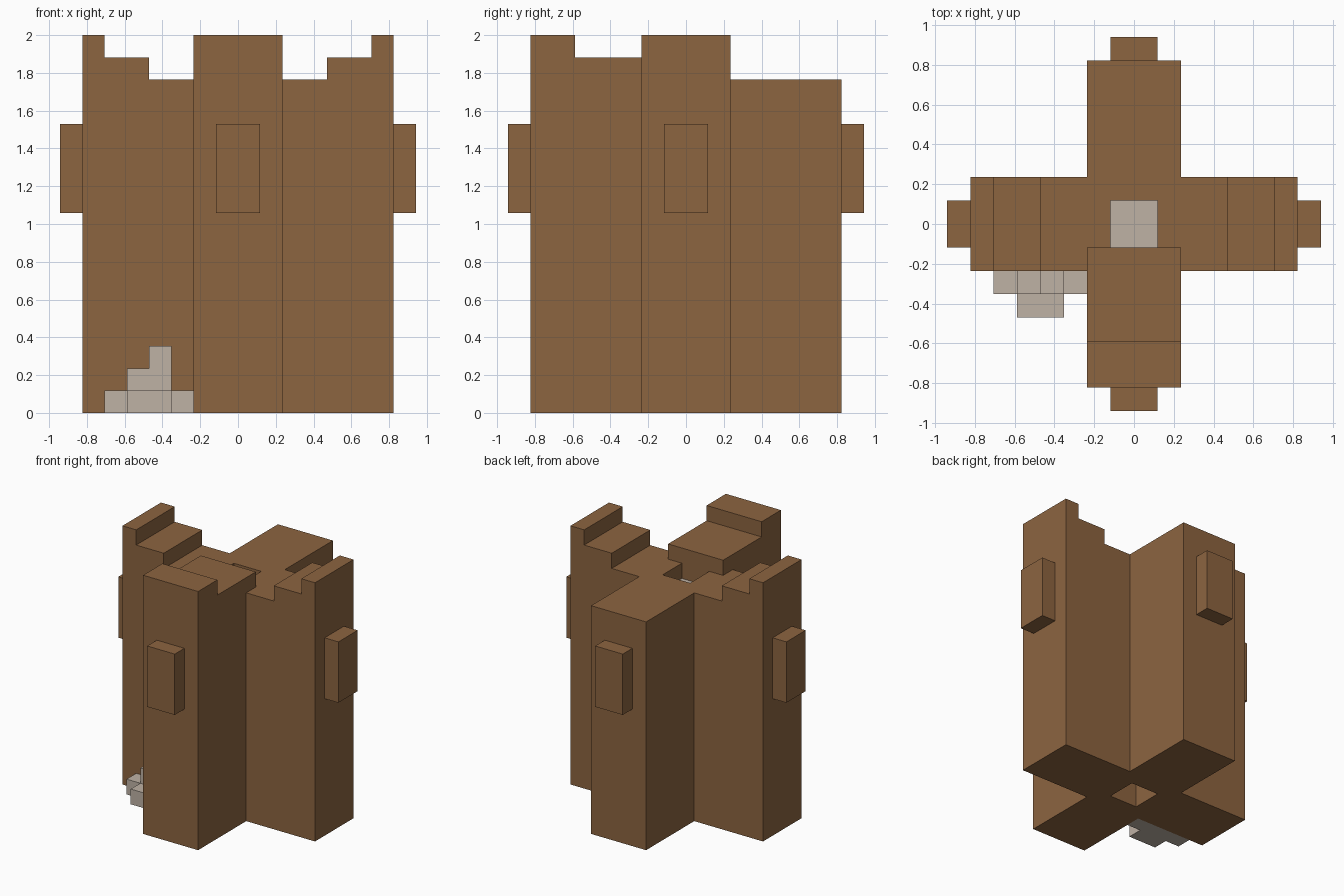
import bpy, bmesh
from mathutils import Vector

if "Cube" in bpy.data.objects:
    bpy.data.objects.remove(bpy.data.objects["Cube"], do_unlink=True)

U = 2 / 17  # one block of the model's grid


def material(name, rgb):
    mat = bpy.data.materials.new(name)
    mat.use_nodes = True
    mat.diffuse_color = (*rgb, 1)
    mat.node_tree.nodes["Principled BSDF"].inputs["Base Color"].default_value = (*rgb, 1)
    return mat


BROWN = material("bark_brown", (0.265, 0.128, 0.051))
GREY = material("pale_stone", (0.52, 0.445, 0.376))


def prism(name, profile, start, end, mat, axis="y"):
    """Extrude a side profile (in blocks) along the x or y axis."""
    bm = bmesh.new()
    place = (lambda a, z: (a, start, z)) if axis == "y" else (lambda a, z: (start, a, z))
    face = bm.faces.new([bm.verts.new(Vector(place(a, z)) * U) for a, z in profile])
    out = bmesh.ops.extrude_face_region(bm, geom=[face])
    shift = (end - start) * U
    bmesh.ops.translate(bm, verts=[v for v in out["geom"] if isinstance(v, bmesh.types.BMVert)],
                        vec=(0, shift, 0) if axis == "y" else (shift, 0, 0))
    bmesh.ops.recalc_face_normals(bm, faces=bm.faces)
    mesh = bpy.data.meshes.new(name)
    bm.to_mesh(mesh)
    bm.free()
    mesh.materials.append(mat)
    obj = bpy.data.objects.new(name, mesh)
    bpy.context.collection.objects.link(obj)
    return obj


def box(name, x, y, z, mat):
    return prism(name, [(x[0], z[0]), (x[1], z[0]), (x[1], z[1]), (x[0], z[1])], *y, mat)


def combine(target, other, operation):
    """Apply a boolean and discard the helper object."""
    mod = target.modifiers.new("shape", "BOOLEAN")
    mod.operation, mod.solver, mod.object = operation, "EXACT", other
    bpy.context.view_layer.objects.active = target
    bpy.ops.object.modifier_apply(modifier=mod.name)
    bpy.data.objects.remove(other, do_unlink=True)


# Cross-shaped trunk: two stepped arms joined, with a square shaft through the middle
steps = [(2, 15), (4, 15), (4, 16), (6, 16), (6, 17), (7, 17), (7, 0)]
trunk = prism("trunk", [(-a, z) for a, z in reversed(steps)] + steps, -2, 2, BROWN)
long_arm = prism("long_arm", [(-7, 0), (7, 0), (7, 15), (-1, 15), (-1, 16), (-5, 16),
                              (-5, 17), (-7, 17)], -2, 2, BROWN, axis="x")
combine(trunk, long_arm, "UNION")
combine(trunk, box("shaft_cutter", (-1, 1), (-1, 1), (-1, 18), BROWN), "DIFFERENCE")

# Stone plug one block below the rim of the shaft
box("shaft_plug", (-1, 1), (-1, 1), (13, 14), GREY)

# Raised panel on the end of each arm
for name, x, y in (("left_panel", (7, 8), (-1, 1)), ("right_panel", (-8, -7), (-1, 1)),
                   ("front_panel", (-1, 1), (-8, -7)), ("back_panel", (-1, 1), (7, 8))):
    box(name, x, y, (9, 13), BROWN)

# Stone steps in the front corner
prism("stone_steps", [(-6, 0), (-2, 0), (-2, 1), (-3, 1), (-3, 3), (-4, 3), (-4, 2),
                      (-5, 2), (-5, 1), (-6, 1)], -3, -2, GREY)
box("front_step", (-5, -3), (-4, -3), (0, 1), GREY)
